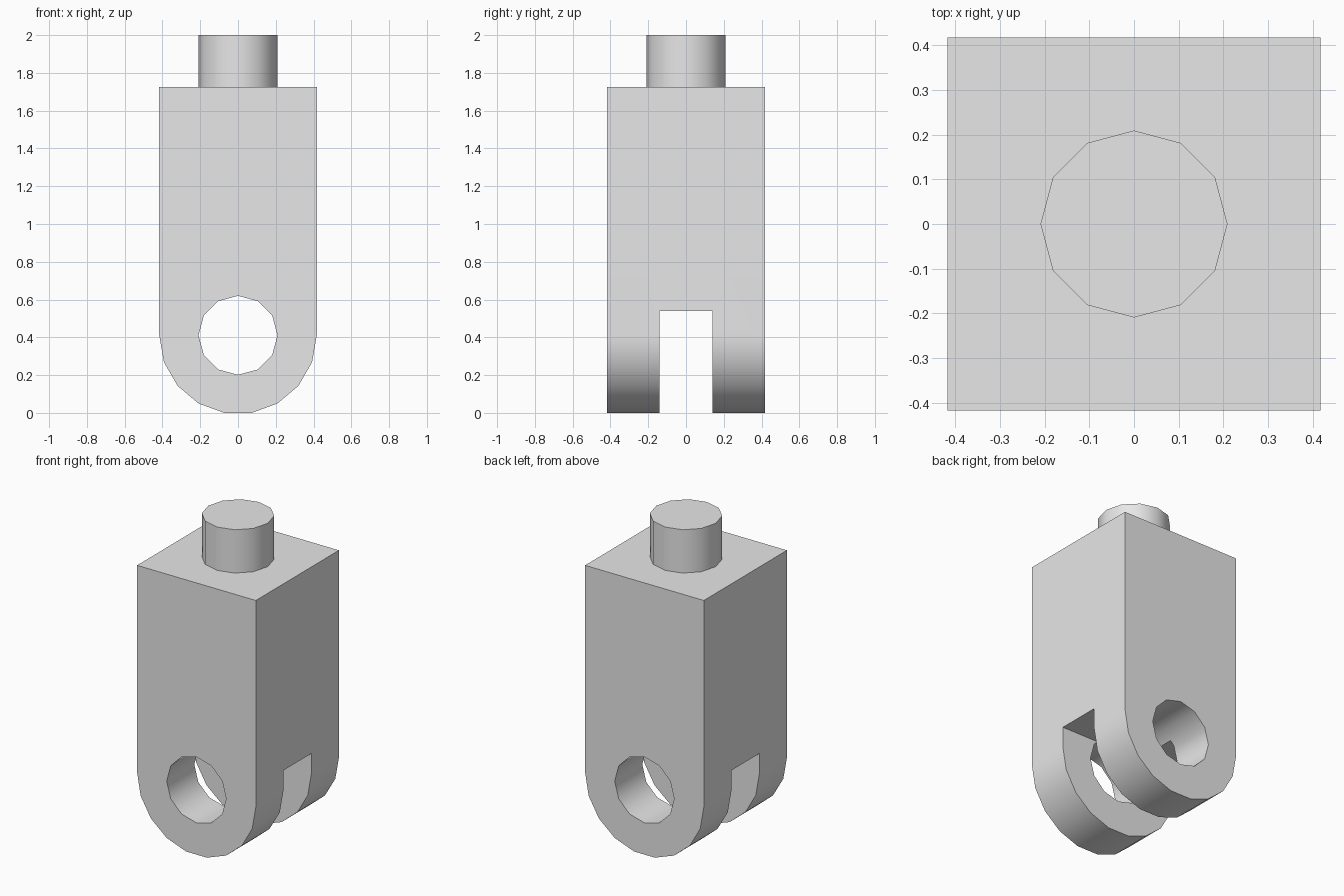
import bpy, bmesh, math
from mathutils import Matrix, Vector

cube = bpy.data.objects.get("Cube")
if cube:
    bpy.data.objects.remove(cube, do_unlink=True)

HALF = 0.417          # half width of the body and radius of the rounded end
BORE = 0.209          # radius of the pin hole and the stud
EYE_Z = HALF * math.cos(math.radians(10))
SHOULDER_Z = 1.725
SLOT_HALF, SLOT_TOP = 0.14, 0.54

steel = bpy.data.materials.new("plain_grey")
steel.use_nodes = True
grey = (0.8, 0.8, 0.8, 1)
steel.diffuse_color = grey
steel.node_tree.nodes["Principled BSDF"].inputs["Base Color"].default_value = grey


def prism(name, points, direction):
    """Extrude a closed outline into a solid."""
    bm = bmesh.new()
    face = bm.faces.new([bm.verts.new(p) for p in points])
    ext = bmesh.ops.extrude_face_region(bm, geom=[face])
    verts = [v for v in ext["geom"] if isinstance(v, bmesh.types.BMVert)]
    bmesh.ops.translate(bm, verts=verts, vec=Vector(direction))
    bmesh.ops.recalc_face_normals(bm, faces=bm.faces)
    mesh = bpy.data.meshes.new(name)
    bm.to_mesh(mesh)
    bm.free()
    obj = bpy.data.objects.new(name, mesh)
    bpy.context.collection.objects.link(obj)
    mesh.materials.append(steel)
    return obj


def circle(radius, sides=12):
    turns = [2 * math.pi * i / sides for i in range(sides)]
    return [(radius * math.cos(a), radius * math.sin(a)) for a in turns]


def select(obj):
    bpy.ops.object.select_all(action="DESELECT")
    obj.select_set(True)
    bpy.context.view_layer.objects.active = obj


def cut(obj, cutter):
    cutter.hide_render = True
    mod = obj.modifiers.new("cut", "BOOLEAN")
    mod.operation, mod.solver, mod.object = "DIFFERENCE", "EXACT", cutter
    select(obj)
    bpy.ops.object.modifier_apply(modifier=mod.name)
    bpy.data.objects.remove(cutter, do_unlink=True)


# Body: square block with a rounded lower end
arc = [math.pi + math.pi * i / 9 for i in range(10)]
outline = [(HALF * math.cos(a), -HALF, EYE_Z + HALF * math.sin(a)) for a in arc]
outline += [(HALF, -HALF, SHOULDER_Z), (-HALF, -HALF, SHOULDER_Z)]
body = prism("clevis_body", outline, (0, 2 * HALF, 0))

# Slot between the two fork arms
slot = [(-1, -SLOT_HALF, -1), (-1, SLOT_HALF, -1),
        (-1, SLOT_HALF, SLOT_TOP), (-1, -SLOT_HALF, SLOT_TOP)]
cut(body, prism("slot_cutter", slot, (2, 0, 0)))

# Pin hole through both arms
hole = [(x, -1, EYE_Z + z) for x, z in circle(BORE)]
cut(body, prism("hole_cutter", hole, (0, 2, 0)))

# Stud on top
stud = prism("top_stud", [(x, y, SHOULDER_Z) for x, y in circle(BORE)],
             (0, 0, 2 - SHOULDER_Z))

# Smooth the round surfaces, keep the corners sharp
for obj in (body, stud):
    select(obj)
    bpy.ops.object.shade_smooth_by_angle(angle=math.radians(35))
weighted = body.modifiers.new("even_normals", "WEIGHTED_NORMAL")
weighted.keep_sharp = True
